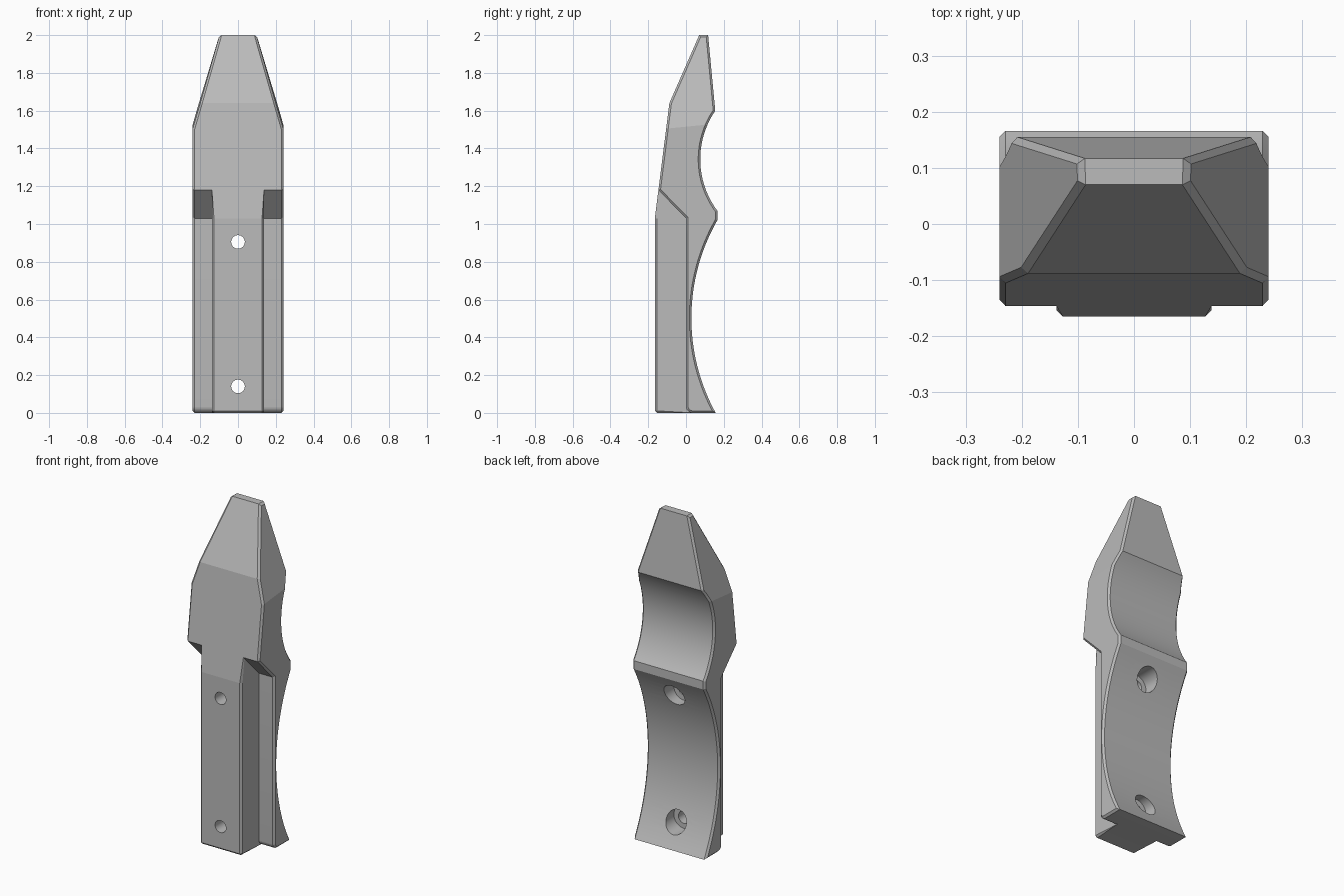
import bpy, bmesh
from math import sin, cos, pi, atan, radians
from mathutils import Vector

cube = bpy.data.objects.get("Cube")
if cube:
    bpy.data.objects.remove(cube, do_unlink=True)


def arc(a, b, sag, steps):
    """Points in (y, z) from a up or down to b, bowed toward -y by sag."""
    a, b = Vector(a), Vector(b)
    chord = b - a
    half = chord.length / 2
    radius = (half * half + sag * sag) / (2 * sag)
    side = Vector((-chord.y, chord.x)).normalized()
    if side.x > 0:
        side = -side
    along = chord.normalized()
    centre = (a + b) / 2 - side * (radius - sag)
    span = 2 * atan(sag / half)
    pts = []
    for i in range(steps + 1):
        t = span * (2 * i / steps - 1)
        pts.append(tuple(centre + along * radius * sin(t) + side * radius * cos(t)))
    return pts


def prism(bm, profile, x0, x1):
    """Extrude a (y, z) profile from x0 to x1."""
    face = bm.faces.new([bm.verts.new((x0, y, z)) for y, z in profile])
    out = bmesh.ops.extrude_face_region(bm, geom=[face])
    verts = [v for v in out["geom"] if isinstance(v, bmesh.types.BMVert)]
    bmesh.ops.translate(bm, verts=verts, vec=(x1 - x0, 0, 0))
    bmesh.ops.recalc_face_normals(bm, faces=bm.faces)


def make(name, bm):
    mesh = bpy.data.meshes.new(name)
    bm.to_mesh(mesh)
    bm.free()
    obj = bpy.data.objects.new(name, mesh)
    bpy.context.collection.objects.link(obj)
    return obj


def cut(target, cutter):
    """Subtract the cutter from the target and remove it."""
    cutter.hide_render = True
    mod = target.modifiers.new("cut", "BOOLEAN")
    mod.operation, mod.solver, mod.object = "DIFFERENCE", "EXACT", cutter
    bpy.context.view_layer.update()
    deps = bpy.context.evaluated_depsgraph_get()
    mesh = bpy.data.meshes.new_from_object(target.evaluated_get(deps))
    target.modifiers.clear()
    target.data = mesh
    bpy.data.objects.remove(cutter, do_unlink=True)


def cylinder(name, radius, y0, y1, z):
    bm = bmesh.new()
    ring = bmesh.ops.create_cone(bm, cap_ends=True, segments=64, radius1=radius,
                                 radius2=radius, depth=y1 - y0)["verts"]
    for v in ring:
        x, y, h = v.co
        v.co = (x, h + (y0 + y1) / 2, z - y)
    bmesh.ops.recalc_face_normals(bm, faces=bm.faces)
    return make(name, bm)


# Body: side profile with two scooped hollows along the back
profile = [(-0.165, 0), (-0.165, 1.03), (-0.088, 1.64), (0.07, 2), (0.117, 2)]
profile += arc((0.155, 1.6), (0.166, 1.07), 0.085, 24)
profile += arc((0.166, 1.02), (0.157, 0), 0.133, 32)
bm = bmesh.new()
prism(bm, profile, -0.24, 0.24)

# Tapered tip
for s in (-1, 1):
    p, q, r = (Vector((s * x, y, z)) for x, y, z in
               ((0.24, -0.1, 1.505), (0.24, 0.1, 1.525), (0.098, 0.09, 2)))
    n = (q - p).cross(r - p)
    if n.x * s < 0:
        n = -n
    res = bmesh.ops.bisect_plane(bm, geom=bm.verts[:] + bm.edges[:] + bm.faces[:],
                                 plane_co=p, plane_no=n, clear_outer=True)
    rim = [e for e in res["geom_cut"] if isinstance(e, bmesh.types.BMEdge)]
    bmesh.ops.contextual_create(bm, geom=rim)
bmesh.ops.recalc_face_normals(bm, faces=bm.faces)
body = make("handle_body", bm)

# Side notches leave a central rail, with a sloped shoulder and rounded foot
foot = 0.035
notch = [(-0.3, -0.1), (foot, -0.1)]
notch += [(foot - foot * sin(i * pi / 16), foot - foot * cos(i * pi / 16)) for i in range(9)]
notch += [(0, 1.03), (-0.3, 1.336)]
for s in (-1, 1):
    bm = bmesh.new()
    prism(bm, notch, s * 0.138, s * 0.4)
    cut(body, make("notch_cutter", bm))

# Chamfer the lengthwise outer edges and the base
bm = bmesh.new()
bm.from_mesh(body.data)
bmesh.ops.remove_doubles(bm, verts=bm.verts, dist=0.0005)
edges = []
for e in bm.edges:
    if len(e.link_faces) != 2 or not e.is_convex or e.calc_face_angle(0) < radians(20):
        continue
    a, b = e.verts
    crosswise = abs((b.co - a.co).normalized().x) > 0.8
    at_base = max(a.co.z, b.co.z) < 0.001 and a.co.y < -0.1
    if not crosswise or at_base:
        edges.append(e)
bmesh.ops.bevel(bm, geom=edges, offset=0.011, offset_type="OFFSET", segments=1,
                profile=0.5, affect="EDGES", clamp_overlap=False)
bmesh.ops.recalc_face_normals(bm, faces=bm.faces)
bm.to_mesh(body.data)
bm.free()

# Screw holes with wide recesses at the back
for z in (0.14, 0.905):
    cut(body, cylinder("screw_cutter", 0.036, -0.4, 0.4, z))
    cut(body, cylinder("recess_cutter", 0.066, 0.02, 0.4, z))

# Material
grey = bpy.data.materials.new("plain_grey")
grey.use_nodes = True
colour = (0.5, 0.5, 0.5, 1)
grey.diffuse_color = colour
grey.node_tree.nodes["Principled BSDF"].inputs["Base Color"].default_value = colour
body.data.materials.clear()
body.data.materials.append(grey)

bpy.ops.object.select_all(action="DESELECT")
body.select_set(True)
bpy.context.view_layer.objects.active = body
bpy.ops.object.shade_smooth_by_angle(angle=radians(6.5))
